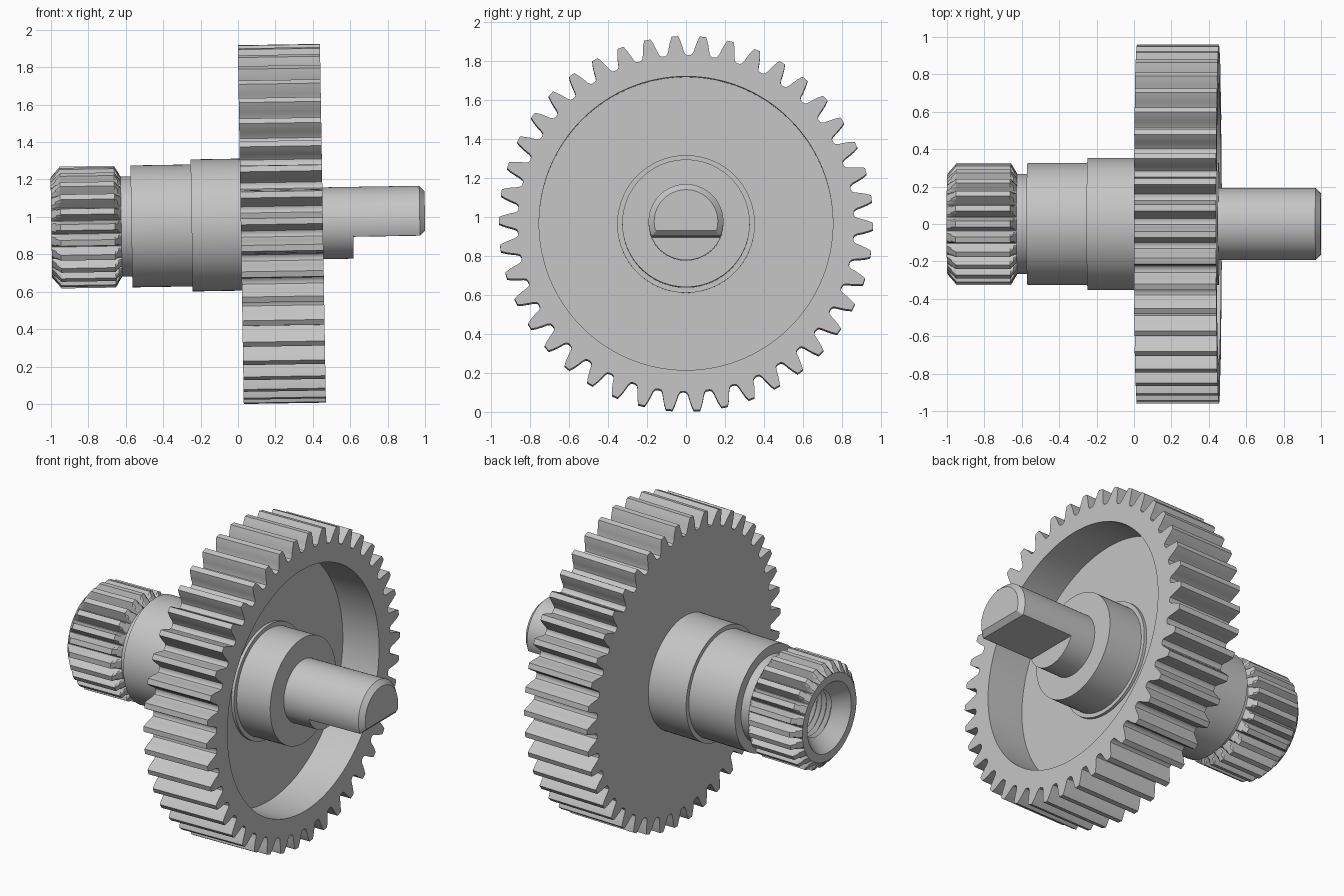
import bpy
import bmesh
from math import sin, cos, pi, radians
from mathutils import Matrix

if "Cube" in bpy.data.objects:
    bpy.data.objects.remove(bpy.data.objects["Cube"])

steel = bpy.data.materials.new("grey steel")
steel.use_nodes = True
grey = (0.56, 0.56, 0.56, 1)
steel.diffuse_color = grey
steel.node_tree.nodes["Principled BSDF"].inputs["Base Color"].default_value = grey

# The shaft axis leans up very slightly towards +x
LEAN = Matrix.Translation((0.002, 0, 0.9585)) @ Matrix.Rotation(-0.0165, 4, "Y")


def loft(name, rings, angles):
    """Skin rings along x. Each ring: (x, radius or radii, optional flat level below the axis)."""
    bm = bmesh.new()
    n = len(angles)
    loops = []
    for x, radii, *flat in rings:
        if not isinstance(radii, list):
            radii = [radii] * n
        loop = []
        for r, a in zip(radii, angles):
            z = r * cos(a)
            if flat:
                z = max(z, -flat[0])
            loop.append(bm.verts.new((x, r * sin(a), z)))
        loops.append(loop)
    for a, b in zip(loops, loops[1:]):
        for i in range(n):
            j = (i + 1) % n
            bm.faces.new((a[i], a[j], b[j], b[i]))
    bmesh.ops.remove_doubles(bm, verts=bm.verts, dist=1e-5)
    bmesh.ops.dissolve_degenerate(bm, edges=bm.edges, dist=1e-5)
    bmesh.ops.recalc_face_normals(bm, faces=bm.faces)
    bm.transform(LEAN)
    mesh = bpy.data.meshes.new(name)
    bm.to_mesh(mesh)
    bm.free()
    mesh.materials.append(steel)
    obj = bpy.data.objects.new(name, mesh)
    bpy.context.collection.objects.link(obj)
    bpy.ops.object.select_all(action="DESELECT")
    obj.select_set(True)
    bpy.context.view_layer.objects.active = obj
    bpy.ops.object.shade_smooth_by_angle(angle=radians(25))


def toothed(count, half_tooth, phase):
    """Repeat half a tooth, given as (fraction of pitch, radius), around the axis."""
    tooth = [(-f, r) for f, r in reversed(half_tooth)] + half_tooth
    angles, radii = [], []
    for i in range(count):
        for f, r in tooth:
            angles.append((i + f) * 2 * pi / count + phase)
            radii.append(r)
    return angles, radii


ROUND = [2 * pi * i / 96 for i in range(96)]

# Large gear wheel with a deep recess on its right face
angles, teeth = toothed(42, [(0.115, 0.96), (0.19, 0.935), (0.26, 0.905),
                             (0.31, 0.88), (0.37, 0.866), (0.45, 0.862)], radians(5.2))
loft("gear_wheel", [(0.013, 0.3), (0.013, teeth), (0.452, teeth), (0.452, 0.753),
                    (0.2, 0.753), (0.2, 0.3)], angles)

# Stepped hub, left of the wheel
loft("hub", [(-0.572, 0.1), (-0.572, 0.326), (-0.25, 0.326), (-0.25, 0.353),
             (0.1, 0.353), (0.1, 0)], ROUND)

# Boss in the recess, with a low collar at its foot
loft("boss", [(0.15, 0), (0.15, 0.353), (0.218, 0.353), (0.218, 0.327),
              (0.451, 0.327), (0.451, 0)], ROUND)

# Output shaft with a flat underside and chamfered tip
loft("output_shaft", [(0.4, 0), (0.4, 0.192), (0.613, 0.192), (0.613, 0.192, 0.075),
                      (0.97, 0.192, 0.075), (0.998, 0.163, 0.047), (0.998, 0, 0)], ROUND)

# Small pinion with V grooves, chamfered ends and a threaded, countersunk bore
angles, teeth = toothed(24, [(0.19, 0.326), (0.29, 0.305), (0.38, 0.285), (0.48, 0.268)], 0)


def clip(limit):
    return [min(r, limit) for r in teeth]


bore = [(-0.5, 0)]
for i in range(13):
    x = -0.5 - i * 0.033
    bore += [(x, 0.165), (x - 0.0165, 0.142)]
loft("pinion", bore + [(-0.93, 0.16), (-1.0, 0.217), (-1.0, 0.268), (-0.975, clip(0.297)),
                       (-0.95, teeth), (-0.66, teeth), (-0.643, clip(0.297)),
                       (-0.626, 0.268), (-0.626, 0.2)], angles)

# Neck between pinion and hub
loft("neck", [(-0.64, 0.2), (-0.64, 0.267), (-0.56, 0.267), (-0.56, 0.2)], ROUND)
